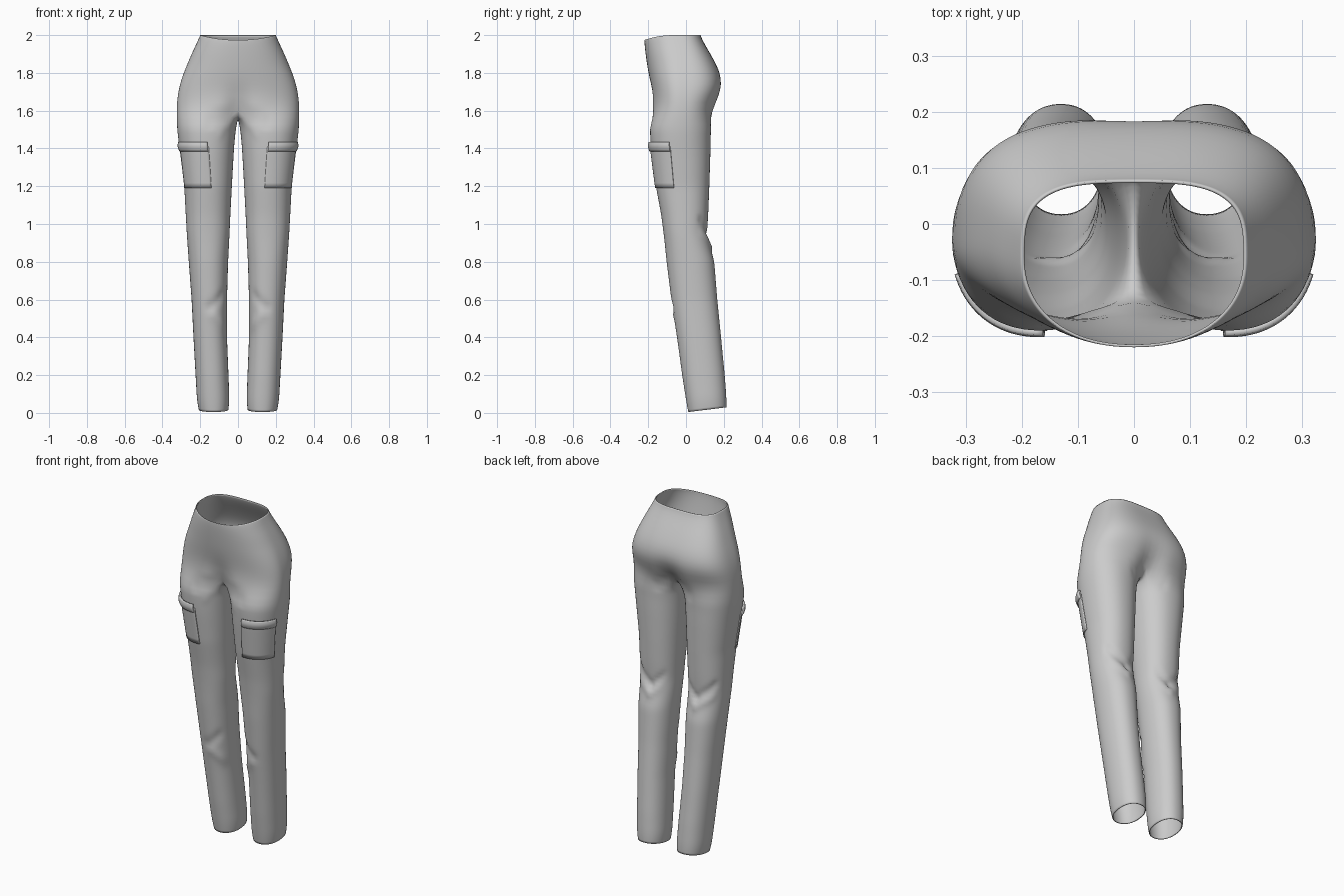
import bpy
from math import cos, sin, pi, radians, exp
from mathutils import Vector

if "Cube" in bpy.data.objects:
    bpy.data.objects.remove(bpy.data.objects["Cube"])

N, M, SPREAD = 28, 8, 140      # outer steps, inner-thigh steps, outer half-angle

# seat sections: z, half width, front y, back y, widest y, back squareness, centre pinch
SEAT = [(2.00, .200, -.220, .078, -.06, 3.2, 0), (1.985, .207, -.220, .082, -.06, 3.2, 0),
        (1.95, .222, -.219, .100, -.05, 3.1, 0), (1.90, .246, -.214, .130, -.04, 3.0, 0),
        (1.85, .267, -.207, .157, -.03, 3.0, 0), (1.80, .288, -.199, .180, -.03, 3.0, 0),
        (1.74, .308, -.188, .192, -.03, 3.0, .02), (1.68, .320, -.180, .180, -.03, 2.8, .10),
        (1.61, .326, -.184, .150, -.03, 2.5, .24)]
# leg sections: z, inner x, outer x, front y, back y
LEG = [(1.52, .008, .324, -.192, .134), (1.46, .016, .318, -.190, .131),
       (1.38, .022, .307, -.183, .130), (1.20, .032, .285, -.160, .124),
       (1.05, .040, .277, -.132, .118), (.96, .044, .272, -.120, .112),
       (.90, .047, .268, -.113, .124), (.80, .052, .261, -.103, .150),
       (.60, .058, .246, -.078, .166), (.40, .058, .236, -.048, .186),
       (.20, .050, .225, -.020, .205), (.06, .045, .217, .003, .215),
       (.017, .051, .208, .012, .214)]


def power(c, n):
    return (abs(c) ** (2 / n)) * (1 if c >= 0 else -1)


def seat_point(row, s):
    z, hw, yf, yb, yc, nb, pinch = row
    t = s * pi / 2
    front = t < 0
    n = 2.2 if front else nb
    x = 0 if abs(s) > .9999 else hw * power(cos(t), n)
    y = yc + (yc - yf if front else yb - yc) * power(sin(t), n)
    y = yc + (y - yc) * (1 - pinch * exp(-(x / .06) ** 2))
    if front and z > 1.94:                       # waist dips at the front
        z -= .026 * sin(t) ** 2 * (z - 1.94) / .06
    return Vector((x, y, z))


def leg_point(z, deg, off=0):
    for a, b in zip(LEG, LEG[1:]):
        if z >= b[0]:
            break
    k = (a[0] - z) / (a[0] - b[0])
    xi, xo, yf, yb = (p + (q - p) * k for p, q in zip(a[1:], b[1:]))
    t = radians(deg)
    x = (xi + xo) / 2 + ((xo - xi) / 2 + off) * power(cos(t), 2.2)
    y = (yf + yb) / 2 + ((yb - yf) / 2 + off) * power(sin(t), 2.2)
    tilt = max(0, 1 - z / .3) * .13              # hem rises toward the heel
    return Vector((x, y, z + (y - (yf + yb) / 2) * tilt))


def make(name, verts, faces):
    me = bpy.data.meshes.new(name)
    me.from_pydata([tuple(v) for v in verts], [], faces)
    ob = bpy.data.objects.new(name, me)
    bpy.context.collection.objects.link(ob)
    return ob


def modify(ob, kind, **props):
    m = ob.modifiers.new(kind.title(), kind)
    for k, v in props.items():
        setattr(m, k, v)
    return m


def smooth(ob, angle=50):
    bpy.ops.object.select_all(action='DESELECT')
    ob.select_set(True)
    bpy.context.view_layer.objects.active = ob
    bpy.ops.object.shade_smooth_by_angle(angle=radians(angle))


# trousers: half seat lofted into one leg, then mirrored
verts, rings, faces = [], [], []


def add_ring(pts):
    start = len(verts)
    verts.extend(pts)
    rings.append(list(range(start, start + len(pts))))


for row in SEAT:
    add_ring([seat_point(row, 2 * i / N - 1) for i in range(N + 1)])
# crotch saddle closes the last seat section into a loop
f, b = verts[rings[-1][0]], verts[rings[-1][-1]]
for j in range(1, M):
    p = b.lerp(f, j / M)
    p.z -= .05 * sin(pi * j / M) ** .7
    rings[-1].append(len(verts))
    verts.append(p)
zs = [1.52 - .04 * i for i in range(37)] + [.04, .017]
angles = [SPREAD * (2 * i / N - 1) for i in range(N + 1)]
angles += [SPREAD + (360 - 2 * SPREAD) * j / M for j in range(1, M)]
for z in zs:
    add_ring([leg_point(z, a) for a in angles])
for k, (a, b) in enumerate(zip(rings, rings[1:])):
    count = N if k < len(SEAT) - 1 else N + M
    for i in range(count):
        j = (i + 1) % len(a) if count > N else i + 1
        faces.append((a[i], b[i], b[j], a[j]))
trousers = make("trousers", verts, faces)
modify(trousers, 'MIRROR', use_clip=True, merge_threshold=.001)
modify(trousers, 'SUBSURF', levels=1, render_levels=1)
smooth(trousers)
for m in list(trousers.modifiers):
    bpy.ops.object.modifier_apply(modifier=m.name)

# cloth folds: start, end, width, depth
FOLDS = [((.02, -.16, 1.59), (.15, -.19, 1.54), .022, .010),
         ((.03, -.17, 1.54), (.09, -.19, 1.47), .018, -.006),
         ((.02, .11, 1.60), (.10, .13, 1.54), .025, .010),
         ((.07, .10, 1.00), (.15, .12, .93), .018, .008),
         ((.15, .12, .93), (.25, .08, 1.02), .018, .008),
         ((.08, .12, .93), (.15, .14, .88), .018, -.006),
         ((.15, .14, .88), (.25, .09, .95), .018, -.006),
         ((.08, -.06, .62), (.15, -.07, .56), .025, .007),
         ((.06, -.03, .45), (.13, -.05, .52), .025, -.006)]
moves = []
for v in trousers.data.vertices:
    p, d = Vector((abs(v.co.x), v.co.y, v.co.z)), 0
    for a, b, w, depth in FOLDS:
        a, b = Vector(a), Vector(b)
        k = min(1, max(0, (p - a).dot(b - a) / (b - a).length_squared))
        d -= depth * exp(-((p - a.lerp(b, k)).length / w) ** 2)
    moves.append(v.normal * d)
for v, d in zip(trousers.data.vertices, moves):
    v.co += d
modify(trousers, 'SOLIDIFY', thickness=.005, offset=-1)


# thigh pockets: patches that follow the leg surface
def patch(name, z0, z1, a0, a1, off, thick, bulge=0):
    cols, rows = 20, 8
    pts, quads = [], []
    for r in range(rows + 1):
        v = r / rows
        for c in range(cols + 1):
            slant = 3 * v * (z0 - z1) / .2       # widens toward the bottom
            a = a0 - slant + (a1 - a0 + 1.4 * slant) * c / cols
            pts.append(leg_point(z0 + (z1 - z0) * v, a, off + bulge * sin(pi * v)))
    w = cols + 1
    for r in range(rows):
        for c in range(cols):
            i = r * w + c
            quads.append((i, i + w, i + w + 1, i + 1))
    ob = make(name, pts, quads)
    modify(ob, 'SOLIDIFY', thickness=thick, offset=-1)
    modify(ob, 'MIRROR')
    smooth(ob, 40)


patch("thigh_pockets", 1.41, 1.19, -93, -18, .005, .007)
patch("pocket_flaps", 1.435, 1.385, -91, -19, .010, .012, .006)
